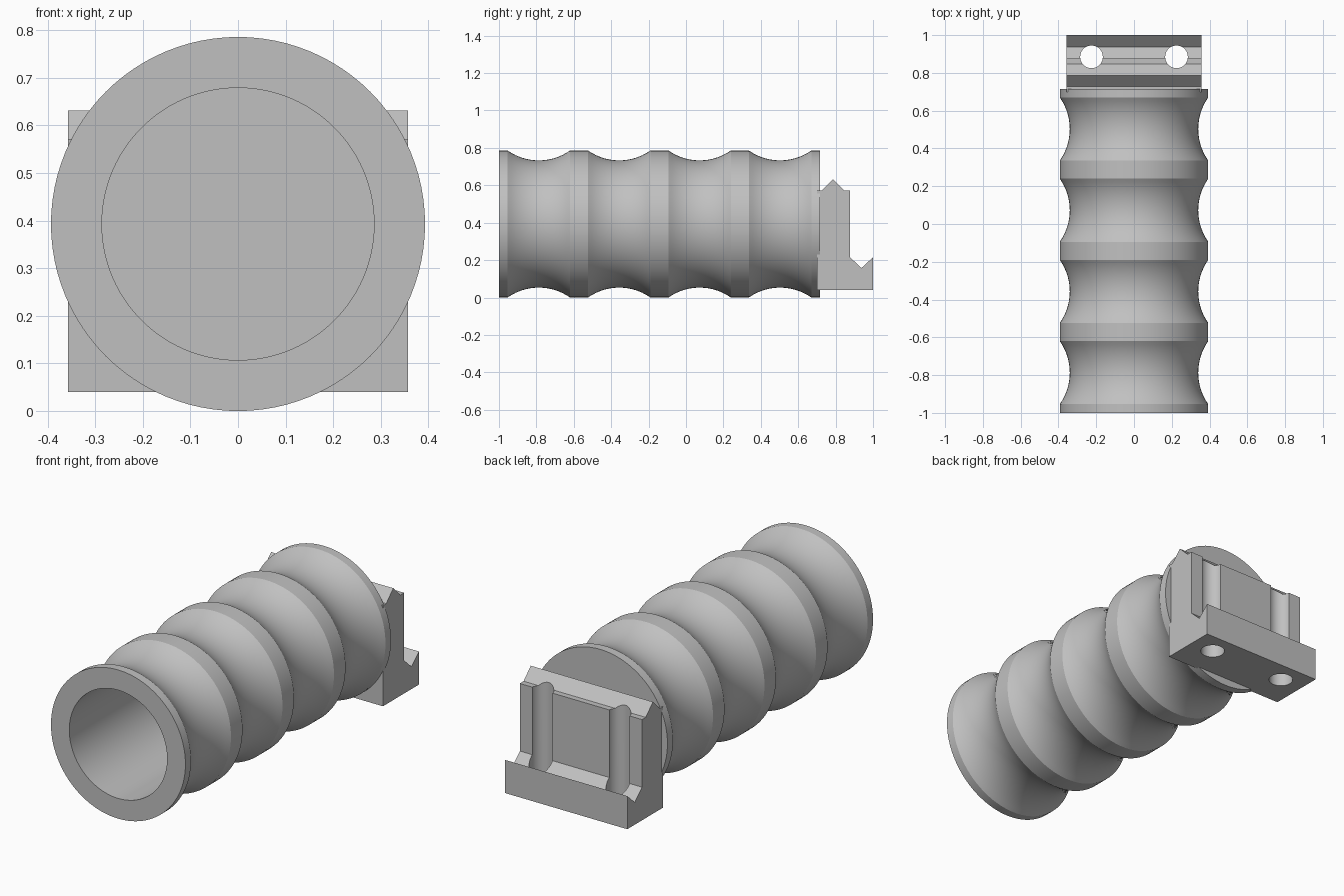
import bpy
import bmesh
from math import asin, cos, sin, tau
from mathutils import Matrix, Vector

if "Cube" in bpy.data.objects:
    bpy.data.objects.remove(bpy.data.objects["Cube"])

# Single plain grey finish
GREY = (0.53, 0.53, 0.53, 1)
grey = bpy.data.materials.new("plain grey")
grey.use_nodes = True
grey.diffuse_color = GREY
grey.node_tree.nodes["Principled BSDF"].inputs["Base Color"].default_value = GREY


def add_object(name, bm):
    bmesh.ops.recalc_face_normals(bm, faces=bm.faces)
    mesh = bpy.data.meshes.new(name)
    bm.to_mesh(mesh)
    bm.free()
    mesh.materials.append(grey)
    obj = bpy.data.objects.new(name, mesh)
    bpy.context.collection.objects.link(obj)
    return obj


def activate(obj):
    bpy.ops.object.select_all(action="DESELECT")
    obj.select_set(True)
    bpy.context.view_layer.objects.active = obj


def smooth(obj):
    activate(obj)
    bpy.ops.object.shade_smooth_by_angle(angle=0.44)


# Ribbed grip: lathed profile of (radius, y) with four scooped grooves
RADIUS, BORE, AXIS_Z = 0.393, 0.286, 0.393
FRONT, BACK, BORE_END = -1.0, 0.716, 0.61
HALF, DEPTH, STEPS = 0.167, 0.053, 14
arc_r = (HALF ** 2 + DEPTH ** 2) / (2 * DEPTH)
spread = asin(HALF / arc_r)

profile = [(0, BORE_END), (BORE, BORE_END), (BORE, FRONT), (RADIUS, FRONT)]
for groove in range(4):
    centre = -0.787 + 0.43 * groove
    for i in range(STEPS + 1):
        a = spread * (2 * i / STEPS - 1)
        profile.append((RADIUS - DEPTH + arc_r * (1 - cos(a)), centre + arc_r * sin(a)))
profile += [(RADIUS, BACK), (0, BACK)]

bm = bmesh.new()
verts = [bm.verts.new((r, y, AXIS_Z)) for r, y in profile]
edges = [bm.edges.new(pair) for pair in zip(verts, verts[1:])]
bmesh.ops.spin(bm, geom=verts + edges, cent=(0, 0, AXIS_Z), axis=(0, 1, 0),
               angle=tau, steps=96, use_merge=False)
bmesh.ops.remove_doubles(bm, verts=bm.verts, dist=0.0005)
grip = add_object("ribbed_grip", bm)
smooth(grip)

# Mounting bracket: side profile of (y, z) extruded across x
WIDTH = 0.714
side = [(0.70, 0.04), (1.0, 0.04), (1.0, 0.215), (0.938, 0.158), (0.877, 0.215),
        (0.877, 0.572), (0.846, 0.572), (0.786, 0.631), (0.727, 0.572), (0.70, 0.572)]
bm = bmesh.new()
face = bm.faces.new([bm.verts.new((-WIDTH / 2, y, z)) for y, z in side])
extruded = bmesh.ops.extrude_face_region(bm, geom=[face])["geom"]
bmesh.ops.translate(bm, vec=Vector((WIDTH, 0, 0)),
                    verts=[v for v in extruded if isinstance(v, bmesh.types.BMVert)])
bracket = add_object("mounting_bracket", bm)

# Two vertical bolt holes through the bracket
bm = bmesh.new()
for x in (-0.225, 0.225):
    bmesh.ops.create_cone(bm, cap_ends=True, segments=40, radius1=0.06, radius2=0.06,
                          depth=1.2, matrix=Matrix.Translation((x, 0.885, 0.4)))
cutter = add_object("bolt_hole_cutter", bm)
cutter.hide_render = True
holes = bracket.modifiers.new("bolt holes", "BOOLEAN")
holes.operation = "DIFFERENCE"
holes.solver = "EXACT"
holes.object = cutter
activate(bracket)
bpy.ops.object.modifier_apply(modifier=holes.name)
bpy.data.objects.remove(cutter)
smooth(bracket)
